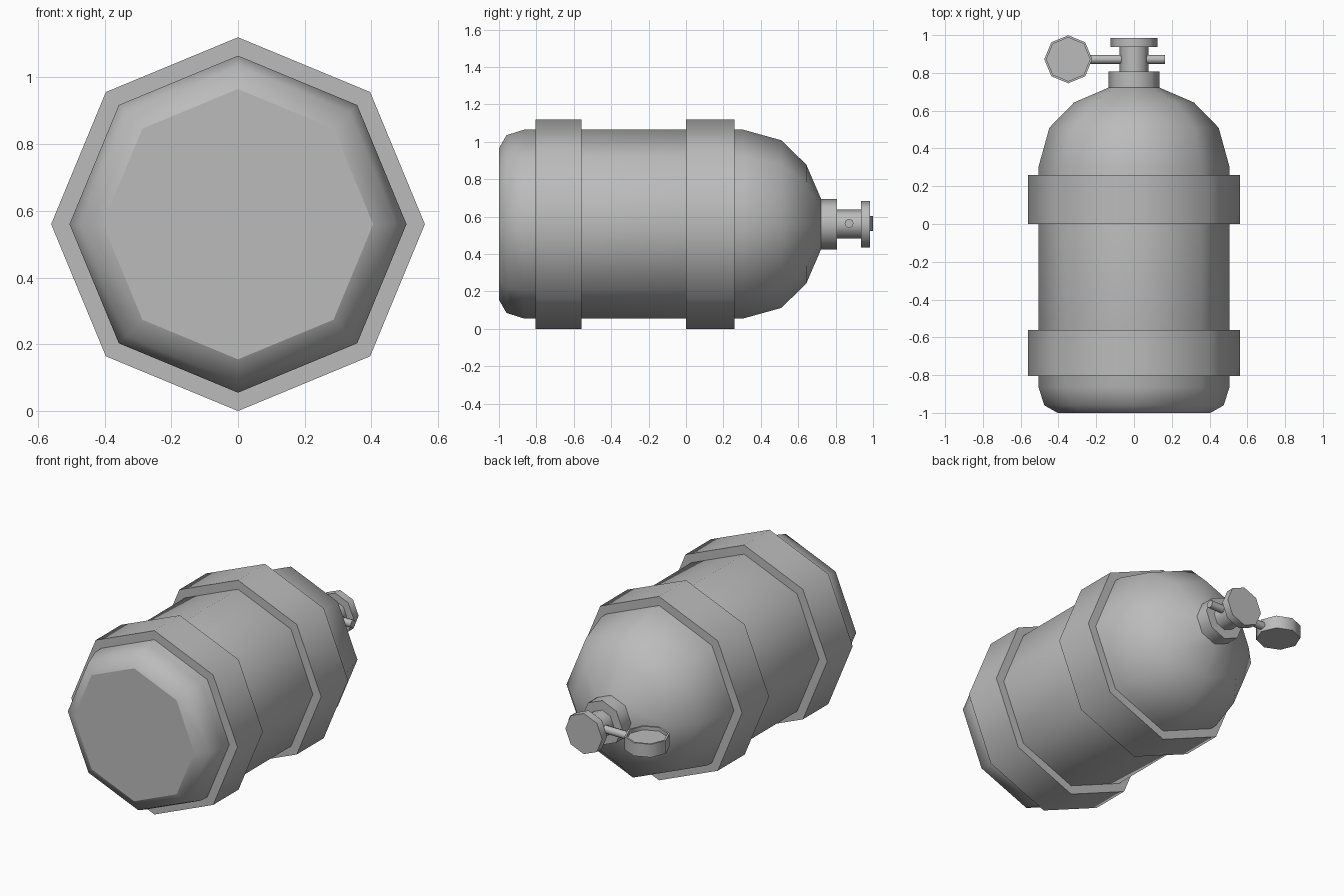
import bpy
import bmesh
import math
from mathutils import Matrix

cube = bpy.data.objects.get("Cube")
if cube:
    bpy.data.objects.remove(cube, do_unlink=True)

SIDES = 8
AXIS_Z = 0.56      # height of the tank's centre line
VALVE_Y = 0.872    # position of the crossbar and gauge

metal = bpy.data.materials.new("grey metal")
metal.use_nodes = True
metal.diffuse_color = (0.5, 0.5, 0.5, 1)
metal.node_tree.nodes["Principled BSDF"].inputs["Base Color"].default_value = (0.5, 0.5, 0.5, 1)

# Turn the lathe axis (local z) towards world y, x or z
TURN = {
    "y": Matrix.Rotation(-math.pi / 2, 4, "X"),
    "x": Matrix.Rotation(math.pi / 2, 4, "Y"),
    "z": Matrix.Identity(4),
}


def lathe(name, profile, axis="y", centre=(0, 0, AXIS_Z), ring=False):
    """Spin (radius, distance) points into an eight-sided part, capped or closed as a ring."""
    bm = bmesh.new()
    loops = []
    for radius, dist in profile:
        angles = [2 * math.pi * i / SIDES for i in range(SIDES)]
        loops.append([bm.verts.new((radius * math.cos(a), radius * math.sin(a), dist)) for a in angles])
    pairs = list(zip(loops, loops[1:]))
    if ring:
        pairs.append((loops[-1], loops[0]))
    for low, high in pairs:
        for i in range(SIDES):
            j = (i + 1) % SIDES
            bm.faces.new((low[i], low[j], high[j], high[i]))
    if not ring:
        bm.faces.new(loops[0][::-1])
        bm.faces.new(loops[-1])
    bmesh.ops.recalc_face_normals(bm, faces=bm.faces)
    # Smooth sides, flat end caps, sharp corners
    for face in bm.faces:
        face.smooth = len(face.verts) == 4
    for edge in bm.edges:
        edge.smooth = edge.calc_face_angle(0) < math.radians(50)
    bm.transform(Matrix.Translation(centre) @ TURN[axis])
    mesh = bpy.data.meshes.new(name)
    bm.to_mesh(mesh)
    bm.free()
    mesh.materials.append(metal)
    obj = bpy.data.objects.new(name, mesh)
    bpy.context.collection.objects.link(obj)
    return obj


def cylinder(name, radius, start, end, axis="y", centre=(0, 0, AXIS_Z)):
    return lathe(name, [(radius, start), (radius, end)], axis, centre)


# Tank with a chamfered base and a domed shoulder
lathe("tank_body", [(0.405, -1.0), (0.475, -0.96), (0.505, -0.865), (0.505, 0.305),
                    (0.448, 0.51), (0.318, 0.643), (0.135, 0.722)])

# Two straps around the tank
for name, start, end in (("base_band", -0.805, -0.56), ("shoulder_band", 0.0, 0.26)):
    lathe(name, [(0.5, start), (0.56, start), (0.56, end), (0.5, end)], ring=True)

# Valve
cylinder("valve_collar", 0.135, 0.71, 0.807)
cylinder("valve_stem", 0.077, 0.8, 0.94)
cylinder("valve_cap", 0.124, 0.936, 0.984)
cylinder("valve_crossbar", 0.024, -0.23, 0.165, "x", (0, VALVE_Y, AXIS_Z + 0.004))

# Gauge with a recessed dial
lathe("pressure_gauge", [(0.127, -0.04), (0.127, 0.04), (0.115, 0.04), (0.115, 0.018)],
      "z", (-0.348, VALVE_Y, AXIS_Z + 0.004))
